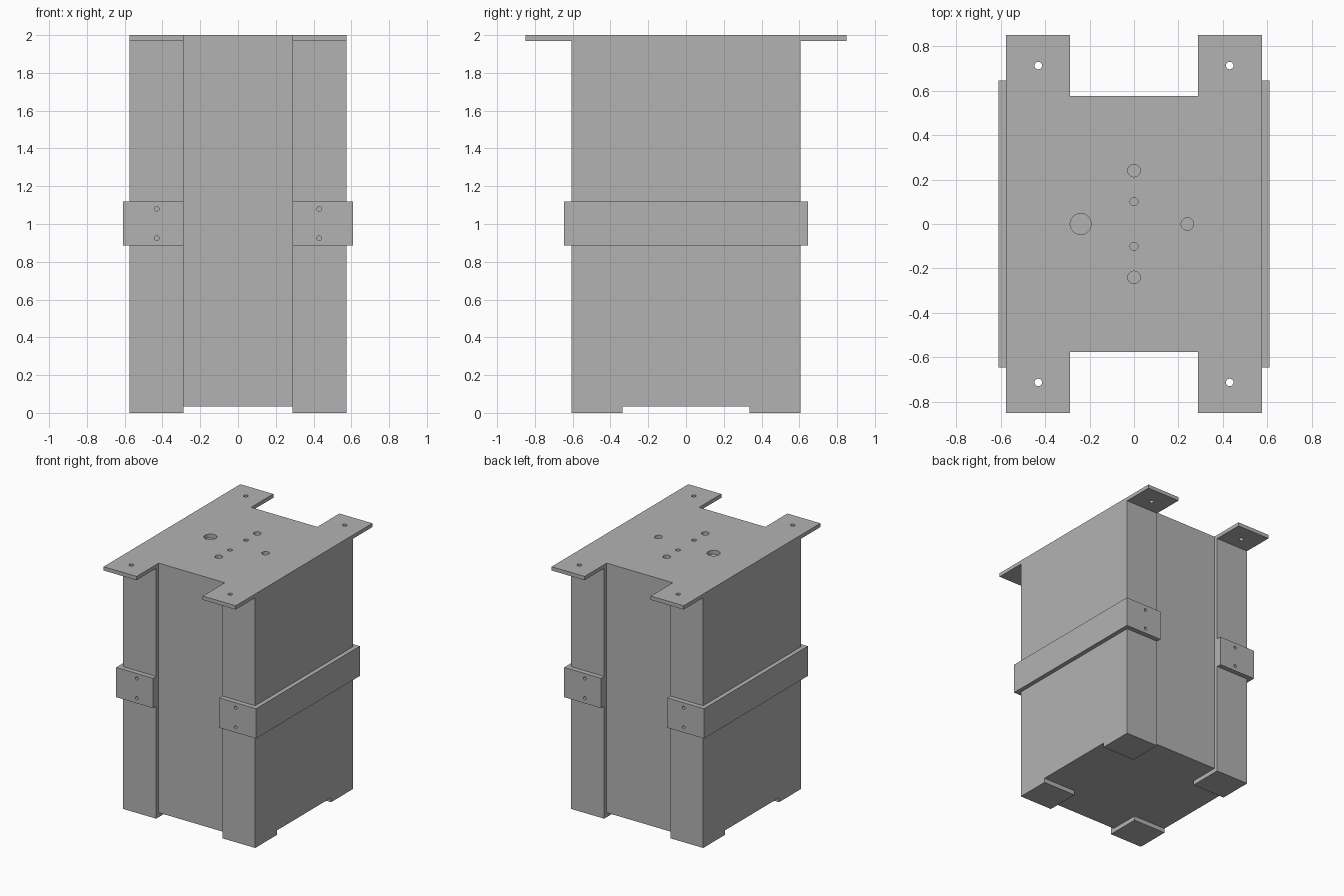
import bpy
import bmesh
from math import radians
from mathutils import Matrix, Vector

cube = bpy.data.objects.get("Cube")
if cube:
    bpy.data.objects.remove(cube, do_unlink=True)

GREY = (0.45, 0.45, 0.45, 1.0)
mat = bpy.data.materials.new("plain grey")
mat.use_nodes = True
mat.diffuse_color = GREY
mat.node_tree.nodes["Principled BSDF"].inputs["Base Color"].default_value = GREY

# Shared dimensions
HALF, INNER = 0.575, 0.288        # half width, inner edge of corner posts
POST_Y, TAB_Y = 0.607, 0.85       # post face, end of plate tabs
STRAP_X, STRAP_Y = 0.609, 0.645   # outside of straps
FLOOR, PLATE = 0.035, 1.97        # underside of body, underside of top plate


def finish(name, bm):
    bmesh.ops.recalc_face_normals(bm, faces=bm.faces)
    mesh = bpy.data.meshes.new(name)
    bm.to_mesh(mesh)
    bm.free()
    mesh.materials.append(mat)
    obj = bpy.data.objects.new(name, mesh)
    bpy.context.collection.objects.link(obj)
    return obj


def prism(name, outline, z0, z1):
    """Extrude an outline in the ground plane from z0 to z1."""
    bm = bmesh.new()
    face = bm.faces.new([bm.verts.new((x, y, z0)) for x, y in outline])
    result = bmesh.ops.extrude_face_region(bm, geom=[face])
    top = [v for v in result["geom"] if isinstance(v, bmesh.types.BMVert)]
    bmesh.ops.translate(bm, verts=top, vec=(0, 0, z1 - z0))
    return finish(name, bm)


def drill(target, holes, turn=Matrix.Identity(4)):
    """Cut round holes, each given as centre, radius and length."""
    bm = bmesh.new()
    for centre, radius, length in holes:
        bmesh.ops.create_cone(
            bm, cap_ends=True, segments=32, radius1=radius, radius2=radius,
            depth=length, matrix=Matrix.Translation(Vector(centre)) @ turn)
    cutter = finish(target.name + "_hole_cutter", bm)
    cutter.hide_render = True
    cutter.hide_set(True)
    cutter.display_type = 'WIRE'
    mod = target.modifiers.new("holes", 'BOOLEAN')
    mod.operation = 'DIFFERENCE'
    mod.solver = 'EXACT'
    mod.object = cutter
    bpy.context.view_layer.objects.active = target
    bpy.ops.object.modifier_apply(modifier=mod.name)
    bpy.data.objects.remove(cutter, do_unlink=True)


def h_outline(end):
    """H-shaped outline: a square core with four corners reaching to y = end."""
    quarter = [(HALF, end), (INNER, end), (INNER, HALF)]
    left_back = quarter
    right_back = [(-x, y) for x, y in reversed(quarter)]
    right_front = [(-x, -y) for x, y in quarter]
    left_front = [(x, -y) for x, y in reversed(quarter)]
    return left_back + right_back + right_front + left_front


# Main body with its raised corner posts
prism("body", h_outline(POST_Y), FLOOR, PLATE)

# Top plate with four mounting tabs and shallow sockets
plate = prism("top_plate", h_outline(TAB_Y), PLATE, 2.0)
sockets = [(-0.24, 0, 0.047), (0.24, 0, 0.028)]
for s in (-1, 1):
    sockets += [(0, s * 0.24, 0.028), (0, s * 0.1, 0.018)]
    sockets += [(s * 0.43, t * 0.712, 0.017) for t in (-1, 1)]
drill(plate, [((x, y, 2.0), r, 0.2) for x, y, r in sockets])

# Feet under the four corners
for sx, side in ((1, "left"), (-1, "right")):
    for sy, end in ((-1, "front"), (1, "back")):
        prism(f"foot_{end}_{side}",
              [(sx * x, sy * y) for x, y in
               ((INNER, 0.337), (HALF, 0.337), (HALF, POST_Y), (INNER, POST_Y))],
              0, FLOOR)

# Side straps wrapping round the posts, with two screw holes at each end
for sx, side in ((1, "left"), (-1, "right")):
    arm = [(INNER, STRAP_Y), (STRAP_X, STRAP_Y), (STRAP_X, -STRAP_Y),
           (INNER, -STRAP_Y), (INNER, -POST_Y), (HALF, -POST_Y),
           (HALF, POST_Y), (INNER, POST_Y)]
    strap = prism(f"strap_{side}", [(sx * x, y) for x, y in arm], 0.885, 1.12)
    drill(strap, [((sx * 0.43, sy * STRAP_Y, z), 0.012, 0.2)
                  for sy in (-1, 1) for z in (0.925, 1.08)],
          Matrix.Rotation(radians(90), 4, 'X'))
